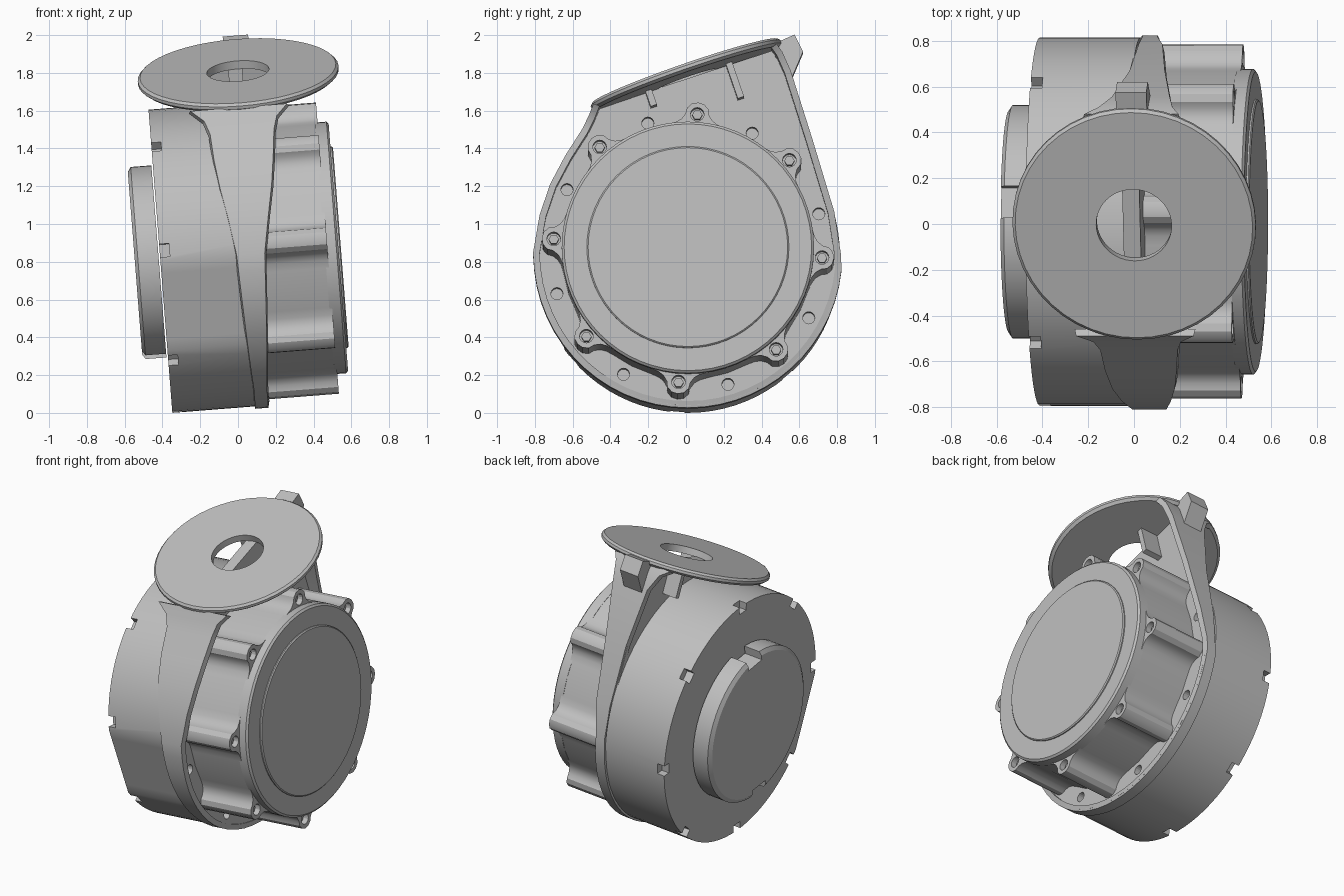
import bpy, bmesh, math
from mathutils import Matrix, Vector

cube = bpy.data.objects.get("Cube")
if cube:
    bpy.data.objects.remove(cube)

grey = bpy.data.materials.new("cast_grey")
grey.use_nodes = True
colour = (0.52, 0.52, 0.52, 1)
grey.diffuse_color = colour
grey.node_tree.nodes["Principled BSDF"].inputs["Base Color"].default_value = colour

# Housing frame: x runs along the shaft, tipped up slightly toward +x
FRAME = Matrix.Translation((0, 0.01, 0.835)) @ Matrix.Rotation(math.radians(-4.5), 4, 'Y')
STEP = math.radians(45)
BOLT_START = math.radians(-4)
HOLE_START = math.radians(17)


def finish(name, bm, local=Matrix(), smooth=True):
    bmesh.ops.recalc_face_normals(bm, faces=bm.faces)
    mesh = bpy.data.meshes.new(name)
    bm.to_mesh(mesh)
    bm.free()
    mesh.materials.append(grey)
    ob = bpy.data.objects.new(name, mesh)
    bpy.context.collection.objects.link(ob)
    ob.matrix_world = FRAME @ local
    if smooth:
        shade(ob)
    return ob


def shade(ob):
    bpy.ops.object.select_all(action='DESELECT')
    ob.select_set(True)
    bpy.context.view_layer.objects.active = ob
    bpy.ops.object.shade_smooth_by_angle(angle=math.radians(30))


def polar(r, a):
    return (r * math.cos(a), r * math.sin(a))


def circle(r, n=64, centre=(0, 0)):
    return [(centre[0] + r * math.cos(math.tau * i / n),
             centre[1] + r * math.sin(math.tau * i / n)) for i in range(n)]


def add_prism(bm, pts, x0, x1):
    """Extrude a (y, z) outline along the shaft."""
    a = [bm.verts.new((x0, y, z)) for y, z in pts]
    b = [bm.verts.new((x1, y, z)) for y, z in pts]
    bm.faces.new(a)
    bm.faces.new(b)
    for i in range(len(a)):
        j = (i + 1) % len(a)
        bm.faces.new((a[i], a[j], b[j], b[i]))


def prism(name, pts, x0, x1):
    bm = bmesh.new()
    add_prism(bm, pts, x0, x1)
    return finish(name, bm)


def turned(name, profile, n=64):
    """Revolve (x, radius) stations about the shaft, closing both ends."""
    bm = bmesh.new()
    rings = [[bm.verts.new((x, y, z)) for y, z in circle(r, n)] for x, r in profile]
    for p, q in zip(rings, rings[1:]):
        for i in range(n):
            bm.faces.new((p[i], p[(i + 1) % n], q[(i + 1) % n], q[i]))
    bm.faces.new(rings[0])
    bm.faces.new(rings[-1])
    return finish(name, bm)


def cut(ob, bm):
    cutter = finish("cutter", bm, smooth=False)
    cutter.matrix_world = ob.matrix_world.copy()
    cutter.hide_render = True
    bpy.context.view_layer.objects.active = ob
    mod = ob.modifiers.new("cut", 'BOOLEAN')
    mod.object = cutter
    mod.solver = 'EXACT'
    # Put the cut ahead of any smoothing modifier
    bpy.ops.object.modifier_move_to_index(modifier=mod.name, index=0)
    bpy.ops.object.modifier_apply(modifier=mod.name)
    bpy.data.objects.remove(cutter)
    shade(ob)


def radial_box(bm, a, r, depth, width, x0, x1):
    d = Vector(polar(1, a))
    s = Vector((-d.y, d.x)) * width / 2
    add_prism(bm, [d * (r - depth) - s, d * (r + 0.1) - s,
                   d * (r + 0.1) + s, d * (r - depth) + s], x0, x1)


# Drum on the left, with one flat on its lower front
def drum_radius(a):
    off = abs(math.degrees(a) - 198)
    return 0.805 * math.cos(math.radians(18)) / math.cos(math.radians(off)) if off < 18 else 0.805


angles = [math.tau * i / 80 for i in range(80)]
drum = prism("drum", [polar(drum_radius(a), a) for a in angles], -0.412, 0.03)
bm = bmesh.new()
for k in range(8):
    radial_box(bm, BOLT_START + k * STEP, 0.805, 0.05, 0.07, -0.5, -0.36)
cut(drum, bm)

# Round boss on the drum's outer face, notched at top and bottom
end_boss = turned("end_boss", [(-0.42, 0.51), (-0.53, 0.51), (-0.547, 0.485)][::-1])
bm = bmesh.new()
for a in (80, 262):
    radial_box(bm, math.radians(a), 0.5, 0.05, 0.14, -0.6, -0.41)
cut(end_boss, bm)

# Volute rim stations: y, z, left edge, right edge
front = [(-0.50, 0.78, -0.20, 0.33), (-0.525, 0.72, -0.13, 0.27), (-0.56, 0.65, -0.105, 0.25),
         (-0.65, 0.51, -0.095, 0.235), (-0.73, 0.36, -0.075, 0.215),
         (-0.785, 0.20, -0.045, 0.185), (-0.82, 0.0, -0.015, 0.15)]
back = [(0.81, 0.0, 0.03, 0.11), (0.775, 0.22, 0.03, 0.15), (0.66, 0.60, 0.02, 0.19),
        (0.545, 0.96, -0.03, 0.24), (0.50, 1.06, -0.08, 0.26), (0.47, 1.10, -0.14, 0.29)]
under = []
for i in range(1, 30):
    a = math.pi * (1 + i / 30)
    t = min(1, i / 10)
    under.append((*polar(0.818, a), -0.015 + 0.035 * t, 0.15 - 0.045 * t))
rim = front + under + back
outline = [(y, z) for y, z, _, _ in rim]

# Rim wall swept along the outline
bm = bmesh.new()
rings = []
for i, (y, z, x0, x1) in enumerate(rim):
    p, q = Vector(outline[max(i - 1, 0)]), Vector(outline[min(i + 1, len(rim) - 1)])
    t = (q - p).normalized()
    iy, iz = y - t.y * 0.035, z + t.x * 0.035
    rings.append([bm.verts.new(v) for v in
                  ((x0, iy, iz), (x0 + 0.008, y, z), (x1 - 0.008, y, z), (x1, iy, iz))])
for p, q in zip(rings, rings[1:]):
    for i in range(4):
        bm.faces.new((p[i], p[(i + 1) % 4], q[(i + 1) % 4], q[i]))
bm.faces.new(rings[0])
bm.faces.new(rings[-1])
finish("volute_rim", bm)

# Flange web inside the rim, with a ring of small holes
web = prism("flange_web", [(y * 0.985, z * 0.985) for y, z in outline], 0.025, 0.10)
bm = bmesh.new()
for k in range(8):
    add_prism(bm, circle(0.032, 16, polar(0.725, HOLE_START + k * STEP)), 0.0, 0.2)
cut(web, bm)

# Motor casing with eight filleted bolt lugs
lug = [(0, 0.775), (0.03, 0.768), (0.054, 0.745), (0.062, 0.715),
       (0.085, 0.688), (0.115, 0.674), (0.16, 0.667)]
half = [(-s, r) for s, r in lug[:0:-1]] + lug
casing_pts = []
for k in range(8):
    a = BOLT_START + k * STEP
    casing_pts += [polar(r, a + s / 0.71) for s, r in half]
    casing_pts += [polar(0.667, a + STEP / 2)]
casing = prism("motor_casing", casing_pts, 0.09, 0.475)
bm = bmesh.new()
for k in range(8):
    add_prism(bm, circle(0.036, 16, polar(0.712, BOLT_START + k * STEP)), 0.39, 0.6)
cut(casing, bm)

# Bolt heads sunk in the lugs
bm = bmesh.new()
for k in range(8):
    add_prism(bm, circle(0.027, 6, polar(0.712, BOLT_START + k * STEP)), 0.38, 0.445)
finish("bolt_heads", bm)

# End cap and its raised plate
turned("motor_cap", [(0.46, 0.668), (0.522, 0.668), (0.533, 0.655)])
turned("cap_plate", [(0.52, 0.535), (0.54, 0.535), (0.546, 0.528)])

# Sloping mounting disc with a centre hole
TILT = Matrix.Translation((0.076, -0.015, 0.972)) @ Matrix.Rotation(math.radians(19), 4, 'X')
section = [(0.165, 0), (0.52, 0), (0.533, -0.013), (0.533, -0.03), (0.515, -0.045), (0.165, -0.045)]
bm = bmesh.new()
rings = [[bm.verts.new((x, y, h)) for x, y in circle(r, 48)] for r, h in section]
for p, q in zip(rings, rings[1:] + rings[:1]):
    for i in range(48):
        bm.faces.new((p[i], p[(i + 1) % 48], q[(i + 1) % 48], q[i]))
finish("mounting_disc", bm, TILT)


def block(name, size, centre, local):
    bm = bmesh.new()
    bmesh.ops.create_cube(bm, size=1, matrix=Matrix.Translation(centre) @ Matrix.Diagonal((*size, 1)))
    return finish(name, bm, local, False)


# Ribs under the disc
block("rear_rib", (0.30, 0.035, 0.20), (0.0, 0.23, -0.14), TILT)
block("front_rib", (0.30, 0.035, 0.09), (0.0, -0.22, -0.085), TILT)

# Stop tab at the rear of the rim
tab = [(0.46, 1.05), (0.485, 1.125), (0.565, 1.16), (0.61, 1.07), (0.55, 0.93)]
prism("stop_tab", tab, 0.01, 0.145)
